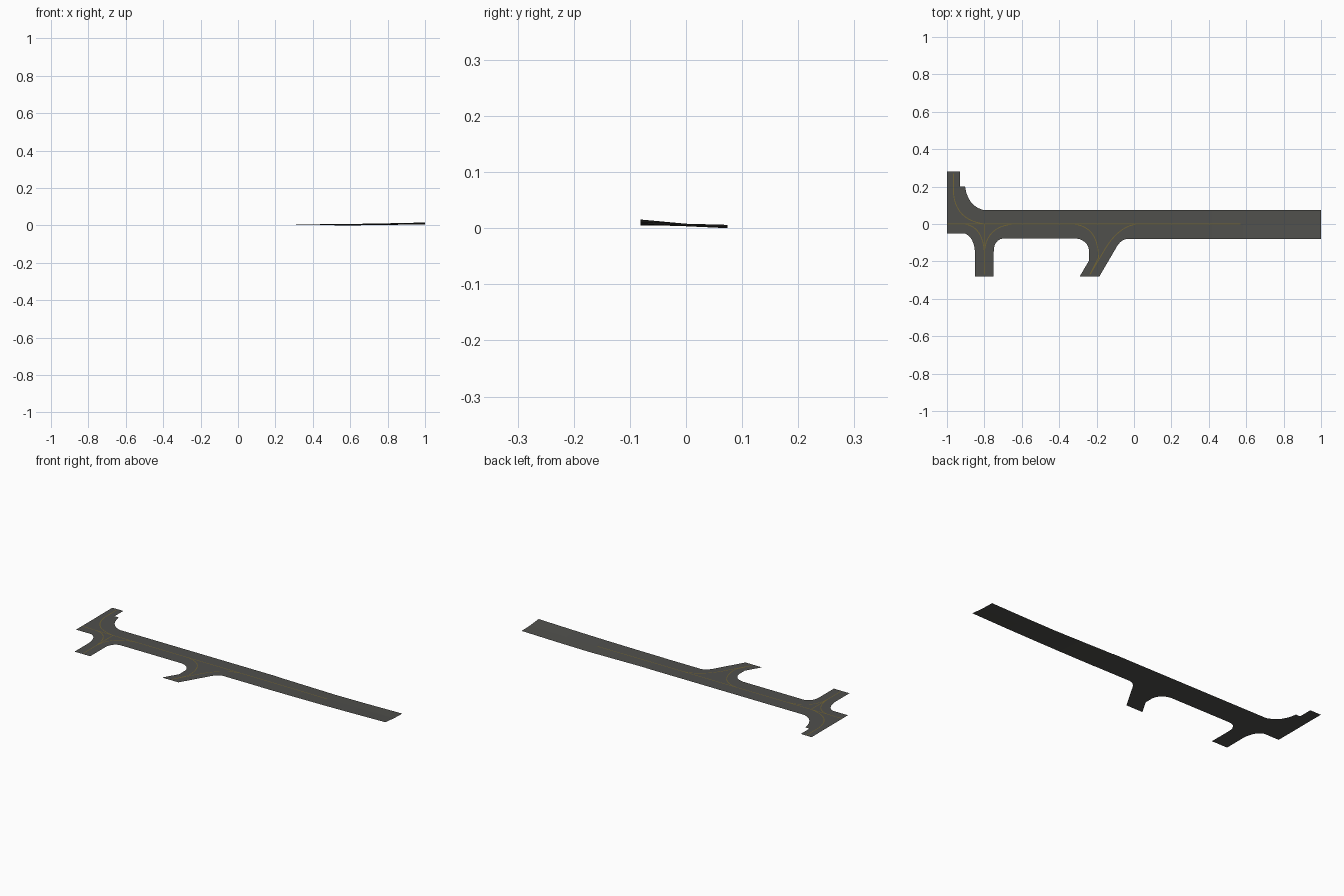
import bpy, bmesh
from mathutils import Vector

if "Cube" in bpy.data.objects:
    bpy.data.objects.remove(bpy.data.objects["Cube"])

Z = 0.005


def material(name, rgb):
    m = bpy.data.materials.new(name)
    m.diffuse_color = (*rgb, 1)
    m.use_nodes = True
    m.node_tree.nodes["Principled BSDF"].inputs["Base Color"].default_value = m.diffuse_color
    return m


ASPHALT = material("asphalt", (0.08, 0.08, 0.073))
PAINT = material("yellow_paint", (0.17, 0.13, 0.035))


def make(name, verts, faces, mat):
    me = bpy.data.meshes.new(name)
    me.from_pydata(verts, [], faces)
    bm = bmesh.new()
    bm.from_mesh(me)
    bmesh.ops.triangulate(bm, faces=[f for f in bm.faces if len(f.verts) > 4])
    for f in bm.faces:
        f.normal_update()
        if f.normal.z < 0:
            f.normal_flip()
    bm.to_mesh(me)
    bm.free()
    me.materials.append(mat)
    ob = bpy.data.objects.new(name, me)
    bpy.context.collection.objects.link(ob)
    return ob


def curve(a, c, b, n=6):
    """Quadratic fillet from a to b with control point c."""
    a, b, c = Vector(a), Vector(b), Vector(c)
    return [tuple(a * (1 - t) ** 2 + c * 2 * t * (1 - t) + b * t * t)
            for t in (i / n for i in range(n + 1))]


def sheet(name, outline):
    make(name, [(x, y, Z) for x, y in outline], [range(len(outline))], ASPHALT)


# West junction with two taxiway stubs
sheet("west_junction",
      [(-1, .28), (-.93, .28), (-.93, .2)]
      + curve((-.903, .2), (-.89, .10), (-.81, .076))
      + [(-.6, .076), (-.6, -.077)]
      + curve((-.70, -.077), (-.75, -.085), (-.75, -.15))
      + [(-.75, -.28), (-.85, -.28)]
      + curve((-.85, -.15), (-.855, -.075), (-.90, -.052))
      + [(-1, -.052)])

# Middle runway with the angled exit
sheet("middle_runway",
      [(-.6, .076), (.2, .076), (.2, -.08)]
      + curve((-.04, -.08), (-.075, -.085), (-.10, -.135))
      + [(-.185, -.28), (-.29, -.28), (-.24, -.195)]
      + curve((-.24, -.14), (-.25, -.085), (-.31, -.077))
      + [(-.6, -.077)])

# East runway: gently twisting strip; columns are x, front z, centre z, back z
stations = [(.2, Z, Z, Z), (.42, .006, .0045, .002), (.58, .0075, .0035, 0),
            (.77, .0105, .005, .002), (1, .0155, .008, .006)]
verts = [(x, y, z) for x, *zs in stations for y, z in zip((-.081, 0, .074), zs)]
faces = [(3 * i + j, 3 * i + 3 + j, 3 * i + 4 + j, 3 * i + 1 + j)
         for i in range(len(stations) - 1) for j in range(2)]
make("east_runway", verts, faces, ASPHALT)


def line(name, pts, w=.0022):
    """Painted stripe following a path, just above the asphalt."""
    pts = [Vector((*p, Z)[:3] if len(p) == 2 else p) for p in pts]
    vs = []
    for i, p in enumerate(pts):
        d = pts[min(i + 1, len(pts) - 1)] - pts[max(i - 1, 0)]
        n = Vector((-d.y, d.x, 0)).normalized() * w
        vs += [p + n + Vector((0, 0, .0004)), p - n + Vector((0, 0, .0004))]
    make(name, [tuple(v) for v in vs],
         [(2 * i, 2 * i + 1, 2 * i + 3, 2 * i + 2) for i in range(len(pts) - 1)], PAINT)


# Painted guide lines
line("centre_line", [(-1, 0), (.2, 0), (.42, 0, .0045), (.57, 0, .0036)])
line("north_stub_line", [(-.965, .27)] + curve((-.965, .16), (-.95, .02), (-.80, 0), 10))
line("south_stub_line", [(-.8, -.27), (-.8, 0)])
line("south_stub_west_curve", curve((-.8, -.15), (-.81, -.01), (-.91, 0), 10))
line("south_stub_east_curve", curve((-.8, -.15), (-.79, -.01), (-.64, 0), 10))
line("exit_east_curve", [(-.235, -.27)] + curve((-.17, -.16), (-.09, -.01), (.02, 0), 10))
line("exit_west_curve", [(-.235, -.27)] + curve((-.19, -.18), (-.19, -.01), (-.33, 0), 10))
